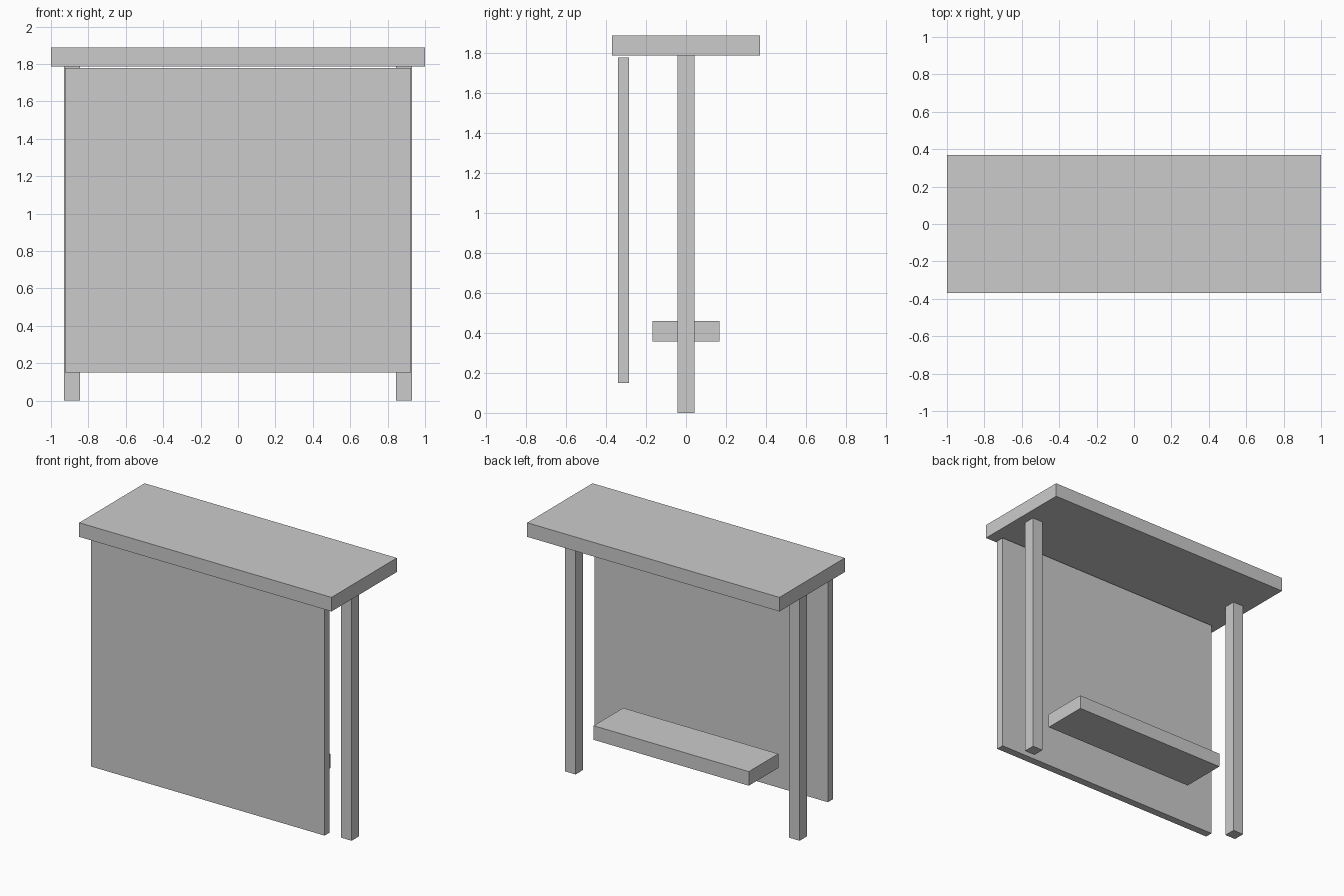
import bpy

if "Cube" in bpy.data.objects:
    bpy.data.objects.remove(bpy.data.objects["Cube"])


def box(name, x, y, z):
    """Add a box spanning the given (min, max) ranges."""
    spans = (x, y, z)
    bpy.ops.mesh.primitive_cube_add(size=1, location=[(a + b) / 2 for a, b in spans])
    ob = bpy.context.object
    ob.name = name
    ob.scale = [b - a for a, b in spans]
    bpy.ops.object.transform_apply(location=False, rotation=False, scale=True)
    return ob


# Counter top
box("counter_top", (-1, 1), (-0.37, 0.37), (1.787, 1.888))

# Front panel, hanging just below the top
box("front_panel", (-0.925, 0.925), (-0.341, -0.285), (0.15, 1.778))

# Inner shelf
box("shelf", (-0.615, 0.615), (-0.167, 0.167), (0.358, 0.459))

# Two square posts
for side, cx in (("left", -0.888), ("right", 0.888)):
    box(side + "_post", (cx - 0.042, cx + 0.042), (-0.042, 0.042), (0, 1.787))
